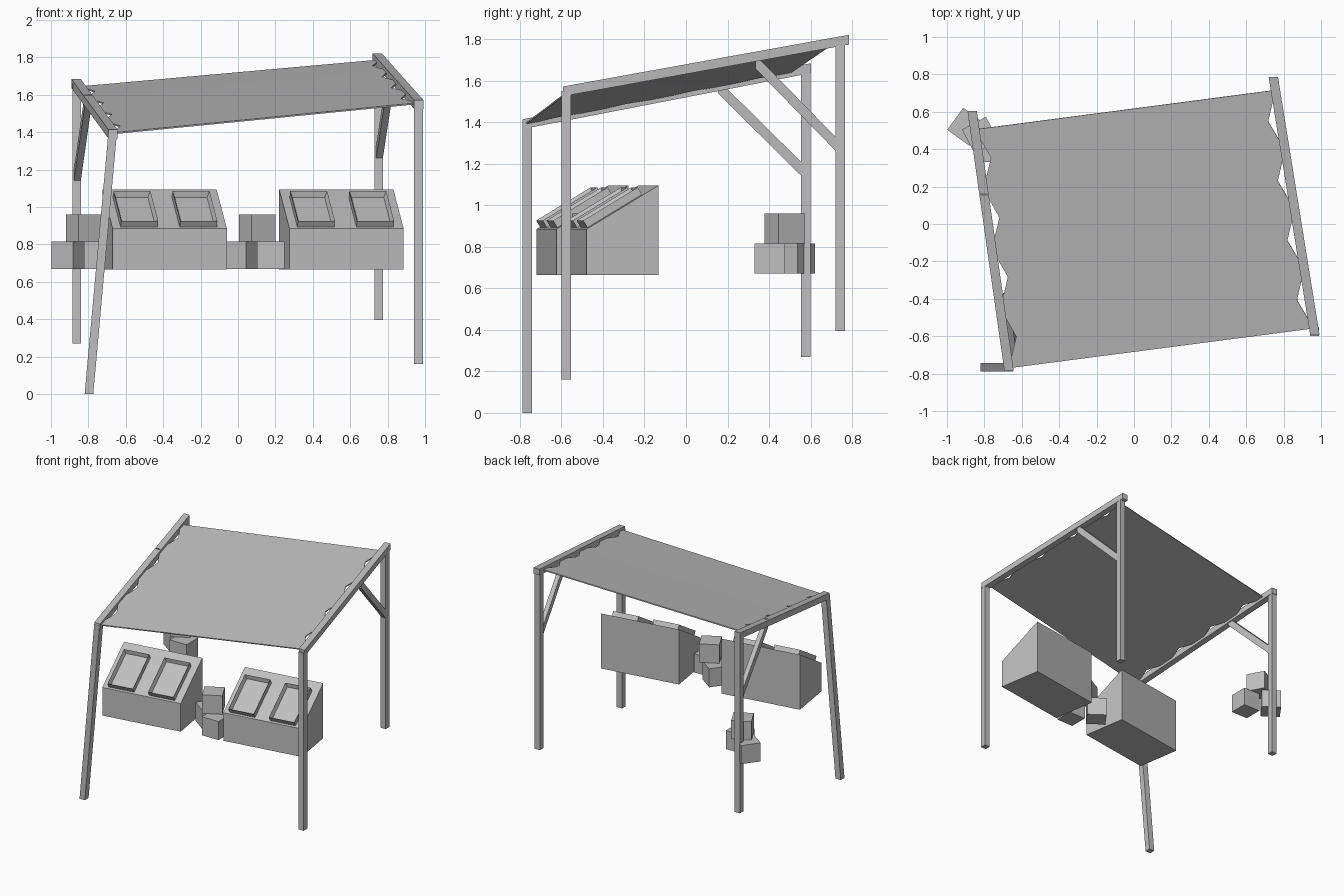
import bpy, bmesh, math
from mathutils import Vector, Matrix

cube = bpy.data.objects.get("Cube")
if cube:
    bpy.data.objects.remove(cube, do_unlink=True)

# One plain grey for everything
grey = bpy.data.materials.new("plain_grey")
grey.use_nodes = True
colour = (0.52, 0.52, 0.52, 1)
grey.diffuse_color = colour
grey.node_tree.nodes["Principled BSDF"].inputs["Base Color"].default_value = colour


def finish(name, bm, matrix=None):
    bmesh.ops.recalc_face_normals(bm, faces=bm.faces)
    if matrix:
        bm.transform(matrix)
    mesh = bpy.data.meshes.new(name)
    bm.to_mesh(mesh)
    bm.free()
    mesh.materials.append(grey)
    obj = bpy.data.objects.new(name, mesh)
    bpy.context.scene.collection.objects.link(obj)
    return obj


def prism(name, section, a, b, matrix=None):
    """Sweep a section from point a to point b, capped at both ends."""
    bm = bmesh.new()
    rings = [[bm.verts.new(Vector(p) + Vector(s)) for s in section] for p in (a, b)]
    n = len(section)
    for i in range(n):
        j = (i + 1) % n
        bm.faces.new((rings[0][i], rings[0][j], rings[1][j], rings[1][i]))
    for ring in rings:
        bm.faces.new(ring)
    return finish(name, bm, matrix)


CORNERS = ((-.5, -.5), (.5, -.5), (.5, .5), (-.5, .5))


def flat_section(w, d):
    return [(w * p, d * q, 0) for p, q in CORNERS]


def upright_section(w, h):
    return [(w * p, 0, h * q) for p, q in CORNERS]


# Posts, one of them leaning
post = flat_section(0.046, 0.046)
prism("front_right_post", post, (-0.797, -0.765, 0), (-0.67, -0.765, 1.40))
prism("front_left_post", post, (0.965, -0.577, 0.16), (0.965, -0.577, 1.55))
prism("back_right_post", post, (-0.863, 0.577, 0.27), (-0.863, 0.577, 1.66))
prism("back_left_post", post, (0.752, 0.742, 0.395), (0.752, 0.742, 1.79))

# Sloping side beams
right_beam = (Vector((-0.668, -0.787, 1.39)), Vector((-0.865, 0.603, 1.66)))
left_beam = (Vector((0.967, -0.592, 1.548)), Vector((0.745, 0.785, 1.797)))
prism("right_beam", upright_section(0.05, 0.047), *right_beam)
prism("left_beam", upright_section(0.05, 0.047), *left_beam)

# Diagonal braces under the beams
brace = upright_section(0.036, 0.066)
prism("right_brace", brace, (-0.802, 0.155, 1.57), (-0.86, 0.565, 1.165))
prism("left_brace", brace, (0.817, 0.335, 1.69), (0.755, 0.73, 1.285))

# Awning cloth with zigzag edges tied to the beams
bm = bmesh.new()
rows = []
for i in range(9):
    t = i / 8
    inset = 0.065 if i % 2 else 0
    r = right_beam[0].lerp(right_beam[1], 0.012 + 0.918 * t)
    l = left_beam[0].lerp(left_beam[1], 0.025 + 0.925 * t)
    across = (l - r).normalized() * inset
    rows.append((bm.verts.new(r + across), bm.verts.new(l - across)))
for p, q in zip(rows, rows[1:]):
    bm.faces.new((p[0], p[1], q[1], q[0]))
cloth = finish("awning_cloth", bm)
thick = cloth.modifiers.new("thickness", "SOLIDIFY")
thick.thickness = 0.008
thick.offset = 0


def tray(name, width, length, height, matrix):
    """Shallow open box with its corner at the local origin."""
    bm = bmesh.new()
    bmesh.ops.create_cube(bm, size=1)
    bm.transform(Matrix.Diagonal((width, length, height, 1))
                 @ Matrix.Translation((.5, .5, .5)))
    top = max(bm.faces, key=lambda f: f.calc_center_median().z)
    bmesh.ops.inset_region(bm, faces=[top], thickness=0.018)
    bmesh.ops.translate(bm, verts=top.verts, vec=(0, 0, 0.008 - height))
    finish(name, bm, matrix)


# Two sloped display bins, each carrying two trays
WIDTH, DEPTH, LOW, FRONT, BACK = 0.618, 0.35, 0.665, 0.885, 1.095
slope = math.atan2(BACK - FRONT, DEPTH)
profile = [(0, 0, LOW), (0, DEPTH, LOW), (0, DEPTH, BACK), (0, 0, FRONT)]
for side, x, y in (("right", -0.67, -0.72), ("left", 0.275, -0.575)):
    place = Matrix.Translation((x, y, 0)) @ Matrix.Rotation(math.radians(9), 4, "Z")
    prism(side + "_bin", profile, (0, 0, 0), (WIDTH, 0, 0), place)
    for label, u in (("right", 0.045), ("left", 0.365)):
        tilt = (place @ Matrix.Translation((u, 0.012, FRONT + 0.007))
                @ Matrix.Rotation(slope, 4, "X"))
        tray(f"{side}_bin_{label}_tray", 0.2, 0.31, 0.04, tilt)

# Two stacks of three small boxes
BOX = 0.145
for stack, x, y in (("back_stack", -0.822, 0.475), ("front_stack", 0.103, -0.45)):
    for label, dx, dy, z, turn in (("top_box", 0, 0, 0.815, 28),
                                   ("side_box", -0.075, 0.045, 0.67, -36),
                                   ("front_box", 0.072, -0.072, 0.67, 0)):
        place = (Matrix.Translation((x + dx, y + dy, z))
                 @ Matrix.Rotation(math.radians(turn), 4, "Z"))
        prism(f"{stack}_{label}", flat_section(BOX, BOX), (0, 0, 0), (0, 0, BOX), place)
